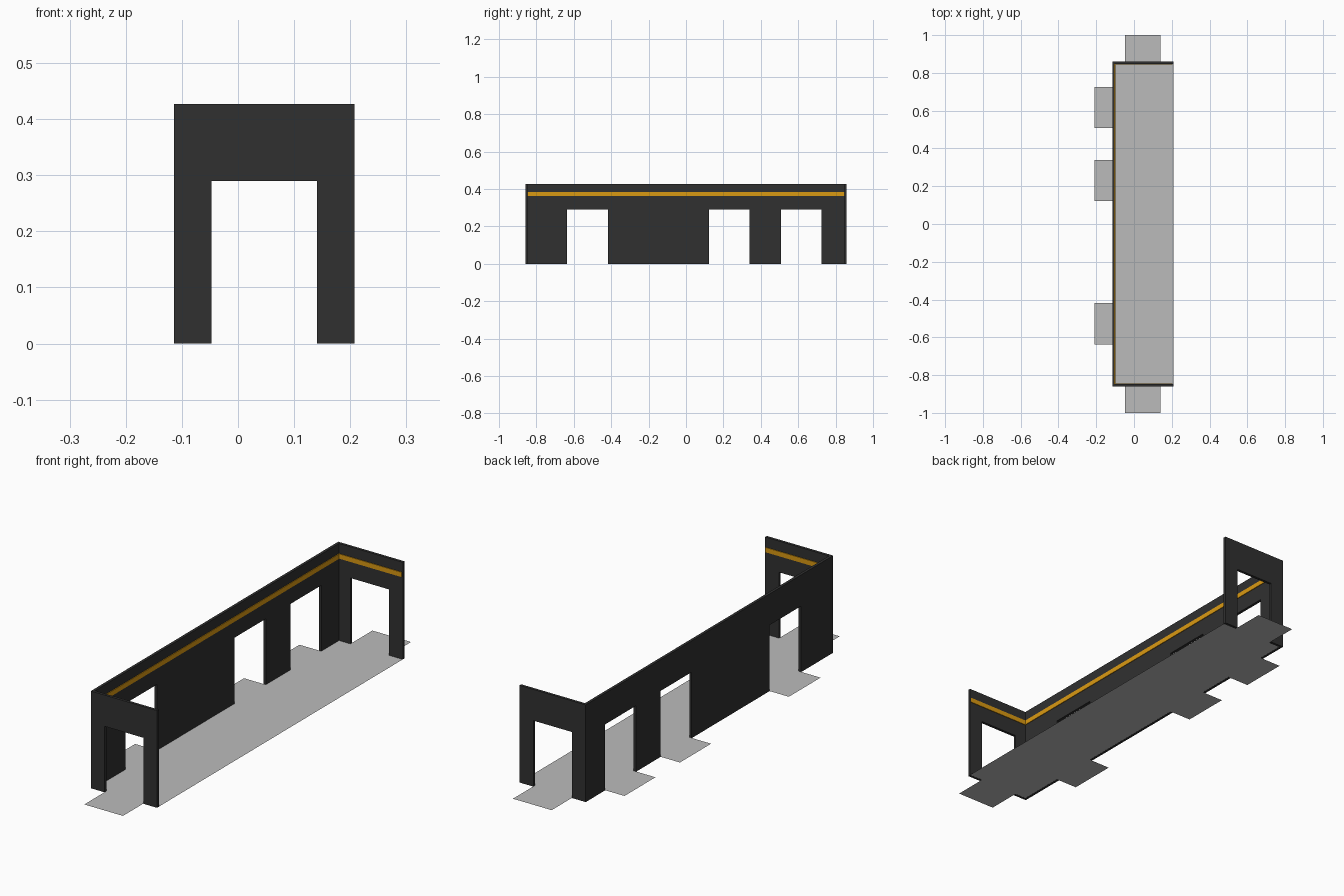
import bpy
import bmesh
from mathutils import Vector

cube = bpy.data.objects.get("Cube")
if cube:
    bpy.data.objects.remove(cube, do_unlink=True)


def material(name, rgb):
    m = bpy.data.materials.new(name)
    m.use_nodes = True
    m.diffuse_color = (*rgb, 1)
    m.node_tree.nodes["Principled BSDF"].inputs["Base Color"].default_value = (*rgb, 1)
    return m


CHARCOAL = material("charcoal", (0.03, 0.03, 0.03))
AMBER = material("amber", (0.70, 0.32, 0.006))
GREY = material("floor grey", (0.5, 0.5, 0.5))

LEFT, RIGHT, END = -0.114, 0.208, 0.859   # outer faces of the walls
HEIGHT, DOOR_TOP, THICK = 0.427, 0.29, 0.012
TRIM_LOW, TRIM_HIGH, TRIM_THICK = 0.362, 0.383, 0.003
SIDE_DOORS = [(-0.637, -0.417), (0.123, 0.339), (0.509, 0.724)]
END_DOOR = (-0.047, 0.141)


def sheet(name, points, mat, depth=None):
    """Flat outline, optionally extruded along a vector."""
    bm = bmesh.new()
    face = bm.faces.new([bm.verts.new(p) for p in points])
    if depth:
        ext = bmesh.ops.extrude_face_region(bm, geom=[face], use_keep_orig=True)
        moved = [g for g in ext["geom"] if isinstance(g, bmesh.types.BMVert)]
        bmesh.ops.translate(bm, verts=moved, vec=Vector(depth))
        bmesh.ops.recalc_face_normals(bm, faces=bm.faces[:])
    mesh = bpy.data.meshes.new(name)
    bm.to_mesh(mesh)
    bm.free()
    mesh.materials.append(mat)
    obj = bpy.data.objects.new(name, mesh)
    bpy.context.collection.objects.link(obj)
    return obj


def wall_outline(start, stop, doors):
    """Upright wall outline with doorways open to the ground."""
    pts = [(start, 0)]
    for a, b in doors:
        pts += [(a, 0), (a, DOOR_TOP), (b, DOOR_TOP), (b, 0)]
    return pts + [(stop, 0), (stop, HEIGHT), (start, HEIGHT)]


def strip(start, stop):
    return [(start, TRIM_LOW), (stop, TRIM_LOW), (stop, TRIM_HIGH), (start, TRIM_HIGH)]


# Long side wall with three doorways and its inner trim
inner_x, inner_y = LEFT + THICK, END - THICK
sheet("side_wall", [(LEFT, y, z) for y, z in wall_outline(-END, END, SIDE_DOORS)],
      CHARCOAL, (THICK, 0, 0))
sheet("side_trim", [(inner_x, y, z) for y, z in strip(-inner_y, inner_y)],
      AMBER, (TRIM_THICK, 0, 0))

# Matching end walls, each with one doorway and inner trim
for name, s in (("front", -1), ("back", 1)):
    sheet(name + "_wall",
          [(x, s * END, z) for x, z in wall_outline(inner_x, RIGHT, [END_DOOR])],
          CHARCOAL, (0, -s * THICK, 0))
    sheet(name + "_trim",
          [(x, s * inner_y, z) for x, z in strip(inner_x + TRIM_THICK, RIGHT - 0.004)],
          AMBER, (0, -s * TRIM_THICK, 0))

# Floor sheet with a threshold tab through every doorway
fx, fy, tab_x = LEFT + THICK / 2, END - THICK / 2, -0.208
a, b = END_DOOR
outline = [(fx, -fy), (a, -fy), (a, -1), (b, -1), (b, -fy), (RIGHT, -fy),
           (RIGHT, fy), (b, fy), (b, 1), (a, 1), (a, fy), (fx, fy)]
for lo, hi in reversed(SIDE_DOORS):
    outline += [(fx, hi), (tab_x, hi), (tab_x, lo), (fx, lo)]
sheet("floor", [(x, y, 0.0005) for x, y in outline], GREY)
